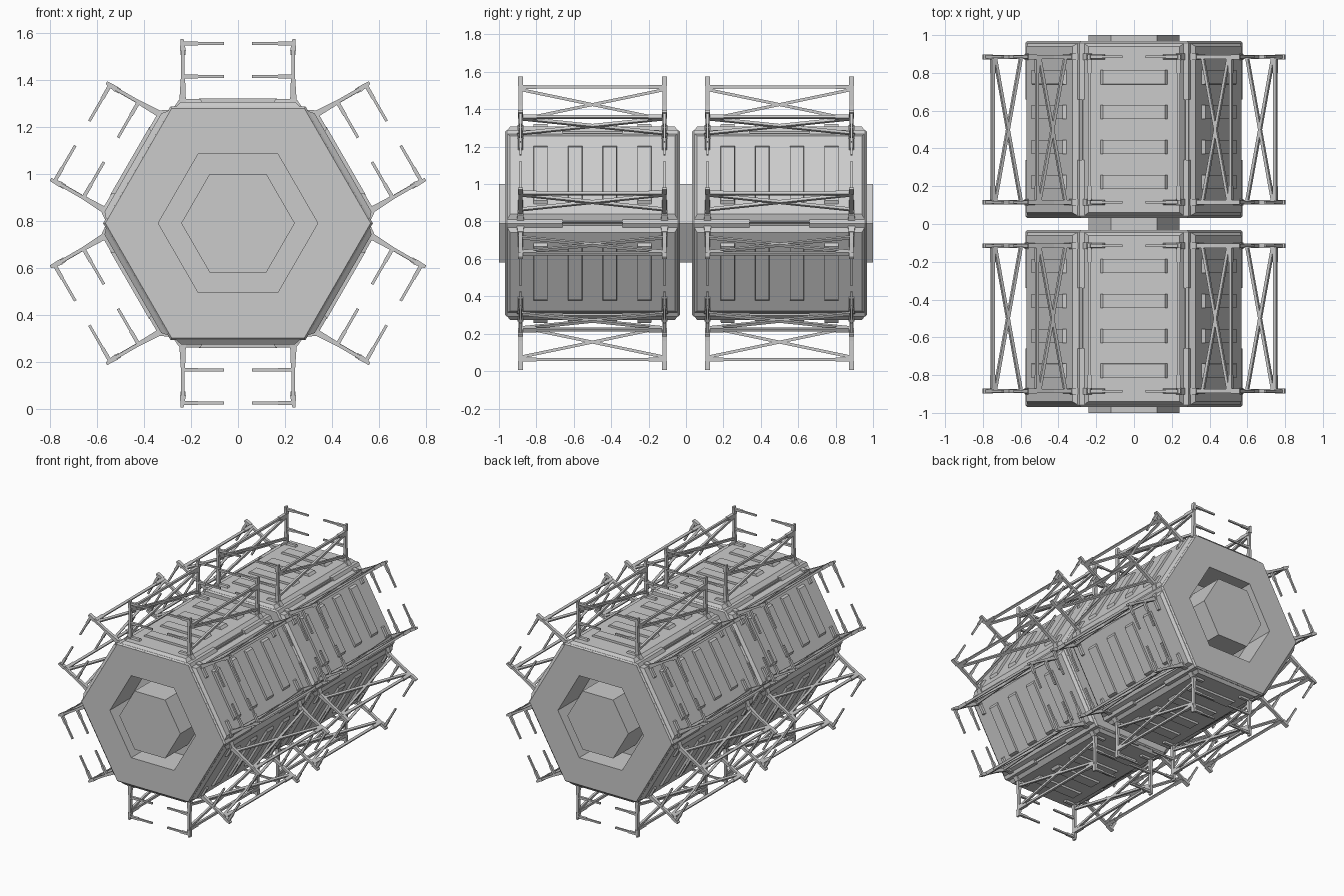
import bpy, bmesh
from math import radians, cos, sin
from mathutils import Vector, Matrix

if "Cube" in bpy.data.objects:
    bpy.data.objects.remove(bpy.data.objects["Cube"])

CZ = 0.79           # height of the long axis
MODULES = (-0.5, 0.5)


def finish(name, bm):
    bmesh.ops.recalc_face_normals(bm, faces=bm.faces)
    me = bpy.data.meshes.new(name)
    bm.to_mesh(me)
    bm.free()
    ob = bpy.data.objects.new(name, me)
    bpy.context.collection.objects.link(ob)
    return ob


def hex_lathe(name, profile):
    """Sweep an (r, y) outline around the long axis in six steps."""
    bm = bmesh.new()
    rings = []
    for r, y in profile:
        if r == 0:
            rings.append([bm.verts.new((0, y, CZ))] * 6)
        else:
            rings.append([bm.verts.new((r * cos(radians(60 * i)), y, CZ + r * sin(radians(60 * i))))
                          for i in range(6)])
    for a, b in zip(rings, rings[1:]):
        for i in range(6):
            j = (i + 1) % 6
            vs = list(dict.fromkeys((a[i], a[j], b[j], b[i])))
            bm.faces.new(vs)
    return finish(name, bm)


def frustum(bm, t, y, h, top_t=None, top_y=None):
    """Box from (min, max) ranges, with optional smaller top face."""
    top_t, top_y = top_t or t, top_y or y
    lo = [bm.verts.new((a, b, h[0])) for a, b in
          ((t[0], y[0]), (t[1], y[0]), (t[1], y[1]), (t[0], y[1]))]
    hi = [bm.verts.new((a, b, h[1])) for a, b in
          ((top_t[0], top_y[0]), (top_t[1], top_y[0]), (top_t[1], top_y[1]), (top_t[0], top_y[1]))]
    bm.faces.new(lo)
    bm.faces.new(hi)
    for i in range(4):
        j = (i + 1) % 4
        bm.faces.new((lo[i], lo[j], hi[j], hi[i]))


def strut(bm, a, b, w):
    """Square bar between two points."""
    a, b = Vector(a), Vector(b)
    d = b - a
    m = Matrix.Translation((a + b) / 2) @ d.to_track_quat('Z', 'Y').to_matrix().to_4x4()
    bmesh.ops.create_cube(bm, size=1, matrix=m @ Matrix.Diagonal((w, w, d.length, 1)))


def around(name, draw):
    """Repeat a part on all six sides of both modules."""
    for n, yc in enumerate(MODULES):
        bm = bmesh.new()
        draw(bm)
        base = bpy.data.meshes.new("tmp")
        bm.to_mesh(base)
        bm.free()
        out = bmesh.new()
        for k in range(6):
            start = len(out.verts)
            out.from_mesh(base)
            out.verts.ensure_lookup_table()
            m = Matrix.Translation((0, yc, CZ)) @ Matrix.Rotation(radians(60 * k), 4, 'Y')
            bmesh.ops.transform(out, matrix=m, verts=out.verts[start:])
        bpy.data.meshes.remove(base)
        finish(f"{name}_{n + 1}", out)


# central hexagonal spine
hex_lathe("spine", [(0, -1), (0.242, -1), (0.242, 1), (0, 1)])

# recessed end blocks of each module
for n, yc in enumerate(MODULES):
    for tag, s in (("front", -1), ("back", 1)):
        face, inner, floor = (yc + s * v for v in (0.468, 0.16, 0.24))
        hex_lathe(f"end_block_{tag}_{n + 1}",
                  [(0, floor), (0.34, floor), (0.34, face), (0.565, face),
                   (0.575, face - s * 0.01), (0.575, inner), (0, inner)])


# side panels: base slab with a bevelled lid
def panel(bm):
    frustum(bm, (-0.275, 0.275), (-0.465, 0.465), (0.45, 0.492))
    frustum(bm, (-0.272, 0.272), (-0.462, 0.462), (0.49, 0.517), (-0.242, 0.242), (-0.44, 0.44))


# raised ribs on the panels
def ribs(bm):
    for i in range(4):
        y = -0.277 + i * 0.1847
        frustum(bm, (-0.185, 0.185), (y - 0.038, y + 0.038), (0.51, 0.532),
                (-0.165, 0.165), (y - 0.037, y + 0.037))


# post with its foot, base bracket and two inward arms
def posts(bm):
    for s in (-1, 1):
        for y in (-0.385, 0.385):
            def rng(a, b):
                return tuple(sorted((s * a, s * b)))
            yy = (y - 0.011, y + 0.011)
            frustum(bm, rng(0.15, 0.25), (y - 0.015, y + 0.015), (0.51, 0.53),
                    rng(0.16, 0.25), (y - 0.01, y + 0.01))
            frustum(bm, rng(0.225, 0.29), (y - 0.02, y + 0.02), (0.47, 0.525),
                    rng(0.222, 0.252), (y - 0.016, y + 0.016))
            frustum(bm, rng(0.222, 0.25), yy, (0.52, 0.63), rng(0.226, 0.243))
            frustum(bm, rng(0.228, 0.243), yy, (0.63, 0.74))
            frustum(bm, rng(0.222, 0.247), (y - 0.013, y + 0.013), (0.735, 0.785),
                    rng(0.232, 0.245))
            for h in (0.625, 0.766):
                frustum(bm, rng(0.17, 0.238), (y - 0.009, y + 0.009), (h - 0.008, h + 0.008))
                frustum(bm, rng(0.06, 0.175), (y - 0.006, y + 0.006), (h - 0.006, h + 0.006))


# long rails and crossed braces between the posts
def braces(bm):
    for s in (-0.235, 0.235):
        strut(bm, (s, -0.385, 0.728), (s, 0.385, 0.728), 0.016)
        for d in (-1, 1):
            strut(bm, (s, -0.385 * d, 0.715), (s, 0.385 * d, 0.555), 0.016)
            strut(bm, (s, 0.30 * d, 0.728), (s, 0.385 * d, 0.728), 0.022)


around("side_panels", panel)
around("panel_ribs", ribs)
around("frame_posts", posts)
around("frame_braces", braces)
